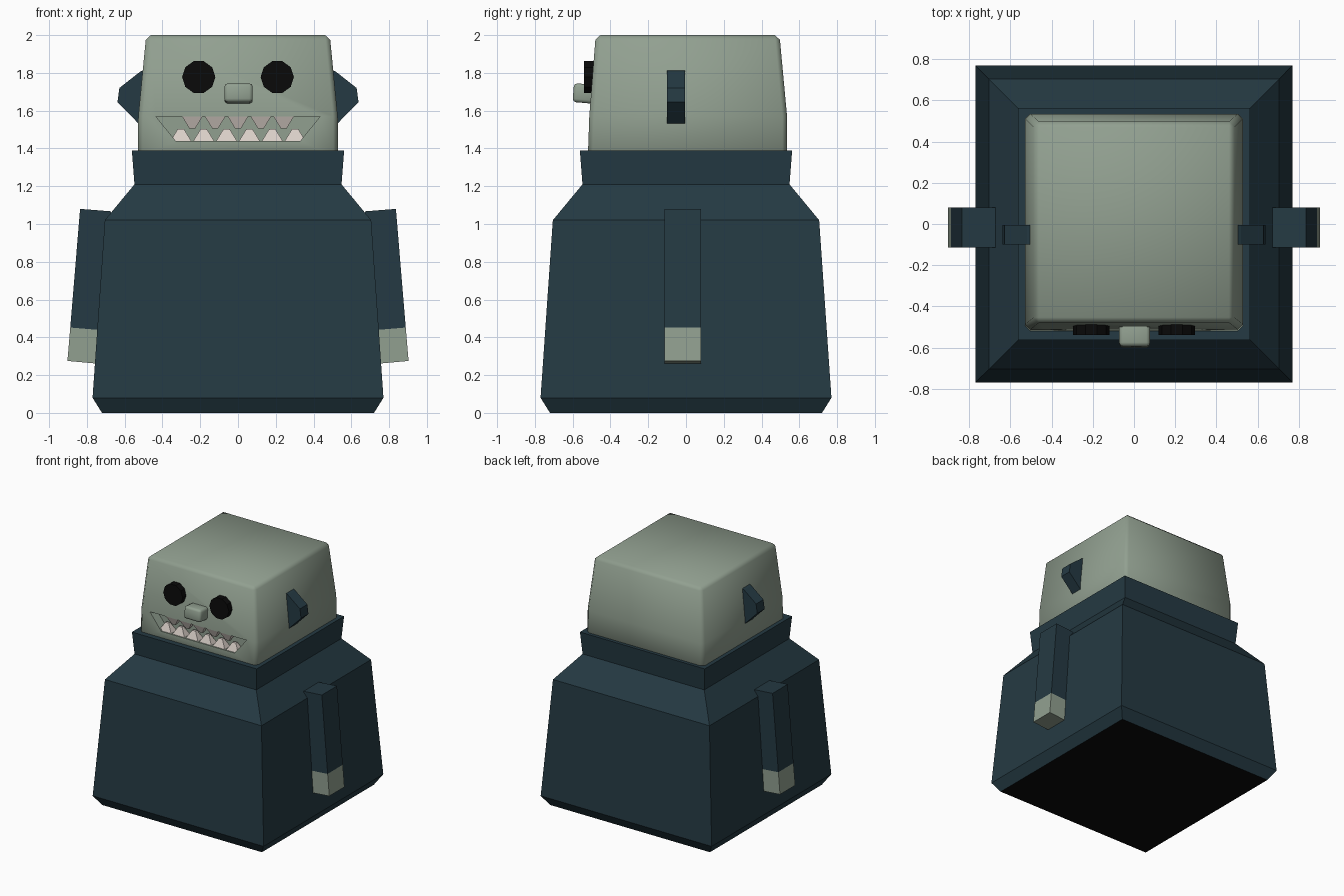
import bpy, bmesh, math
from mathutils import Matrix

if "Cube" in bpy.data.objects:
    bpy.data.objects.remove(bpy.data.objects["Cube"])


def material(name, rgb):
    m = bpy.data.materials.new(name)
    m.diffuse_color = (*rgb, 1)
    m.use_nodes = True
    m.node_tree.nodes["Principled BSDF"].inputs["Base Color"].default_value = m.diffuse_color
    return m


NAVY = material("dark navy", (0.018, 0.042, 0.056))
SKIN = material("grey green", (0.285, 0.350, 0.280))
BLACK = material("black", (0.003, 0.003, 0.003))
TOOTH = material("tooth white", (0.70, 0.63, 0.58))


def finish(bm, name, *mats):
    bmesh.ops.recalc_face_normals(bm, faces=bm.faces)
    me = bpy.data.meshes.new(name)
    bm.to_mesh(me)
    bm.free()
    ob = bpy.data.objects.new(name, me)
    bpy.context.collection.objects.link(ob)
    for m in mats:
        me.materials.append(m)
    return ob


def loft(name, rings, *mats):
    """Rectangular rings (z, half width, front y, back y) joined and capped."""
    bm = bmesh.new()
    loops = [[bm.verts.new(p) for p in ((-w, f, z), (w, f, z), (w, b, z), (-w, b, z))]
             for z, w, f, b in rings]
    for lo, hi in zip(loops, loops[1:]):
        for i in range(4):
            j = (i + 1) % 4
            bm.faces.new((lo[i], lo[j], hi[j], hi[i]))
    bm.faces.new(loops[0])
    bm.faces.new(loops[-1])
    return finish(bm, name, *mats)


def prism(name, profile, y0, y1, *mats, side=1):
    """Front-view (x, z) outline extruded in depth; side=-1 mirrors it."""
    bm = bmesh.new()
    a = [bm.verts.new((side * x, y0, z)) for x, z in profile]
    b = [bm.verts.new((side * x, y1, z)) for x, z in profile]
    n = len(a)
    bm.faces.new(a)
    bm.faces.new(b)
    for i in range(n):
        j = (i + 1) % n
        bm.faces.new((a[i], a[j], b[j], b[i]))
    return finish(bm, name, *mats)


def activate(ob):
    bpy.ops.object.select_all(action='DESELECT')
    ob.select_set(True)
    bpy.context.view_layer.objects.active = ob


# Coat with hem, sloped shoulders and collar; black underside
coat = loft("coat", [(z, h, -h, h) for z, h in
                     ((0, 0.72), (0.08, 0.77), (1.02, 0.705), (1.21, 0.548), (1.39, 0.562))],
            NAVY, BLACK)
for p in coat.data.polygons:
    p.material_index = int(p.normal.z < -0.9)

# Head, with bevelled edges and a recessed mouth
head = loft("head", [(1.34, 0.53, -0.52, 0.535), (1.57, 0.528, -0.512, 0.535),
                     (2.0, 0.486, -0.478, 0.495)], SKIN)
cutter = prism("mouth_cutter", [(-0.435, 1.57), (0.435, 1.57), (0.33, 1.44), (-0.33, 1.44)],
               -0.7, -0.44, SKIN)
activate(head)
bev = head.modifiers.new("edges", 'BEVEL')
bev.width, bev.segments = 0.025, 1
cut = head.modifiers.new("mouth", 'BOOLEAN')
cut.operation, cut.object, cut.solver = 'DIFFERENCE', cutter, 'EXACT'
for m in ("edges", "mouth"):
    bpy.ops.object.modifier_apply(modifier=m)
bpy.data.objects.remove(cutter)
bpy.ops.object.shade_smooth_by_angle(angle=math.radians(50))


# Teeth: blunt four-sided pyramids, upper row down, lower row up
def tooth(name, x, z, direction):
    h = 0.065
    bm = bmesh.new()
    bmesh.ops.create_cone(bm, cap_ends=True, segments=4, radius1=0.078, radius2=0.022, depth=h,
                          matrix=Matrix.Rotation(math.pi / 4, 4, 'Z'))
    if direction < 0:
        bmesh.ops.rotate(bm, verts=bm.verts, matrix=Matrix.Rotation(math.pi, 3, 'Y'))
    bmesh.ops.scale(bm, verts=bm.verts, vec=(1, 0.65, 1))
    bmesh.ops.translate(bm, verts=bm.verts, vec=(x, -0.472, z + direction * h / 2))
    finish(bm, name, TOOTH)


for i in range(5):
    tooth("upper_tooth", (i - 2) * 0.121, 1.571, -1)
for i in range(6):
    tooth("lower_tooth", (i - 2.5) * 0.121, 1.439, 1)

# Nose
bm = bmesh.new()
bmesh.ops.create_cube(bm, size=1)
bmesh.ops.scale(bm, verts=bm.verts, vec=(0.15, 0.14, 0.10))
bmesh.ops.rotate(bm, verts=bm.verts, matrix=Matrix.Rotation(math.radians(-5), 3, 'X'))
bmesh.ops.translate(bm, verts=bm.verts, vec=(0.003, -0.527, 1.69))
bmesh.ops.bevel(bm, geom=bm.edges[:], offset=0.018, segments=2, profile=0.5, affect='EDGES')
nose = finish(bm, "nose", SKIN)
activate(nose)
bpy.ops.object.shade_smooth_by_angle(angle=math.radians(50))

# Mirrored parts
EAR = [(0.48, 1.825), (0.52, 1.805), (0.628, 1.72), (0.638, 1.645), (0.525, 1.53), (0.48, 1.53)]
ARM = [(0.672, 1.067), (0.836, 1.08), (0.888, 0.452), (0.722, 0.438)]
HAND = [(0.722, 0.438), (0.888, 0.452), (0.903, 0.275), (0.737, 0.26)]
for s, tag in ((1, "right"), (-1, "left")):
    prism(tag + "_ear", EAR, -0.10, -0.005, NAVY, side=s)
    prism(tag + "_sleeve", ARM, -0.115, 0.08, NAVY, side=s)
    prism(tag + "_hand", HAND, -0.115, 0.08, SKIN, side=s)
    # Eye disc
    bm = bmesh.new()
    bmesh.ops.create_cone(bm, cap_ends=True, segments=10, radius1=0.088, radius2=0.088, depth=0.06,
                          matrix=Matrix.Translation((s * 0.208, -0.51, 1.778))
                          @ Matrix.Rotation(math.pi / 2, 4, 'X') @ Matrix.Rotation(math.pi / 10, 4, 'Z'))
    finish(bm, tag + "_eye", BLACK)
